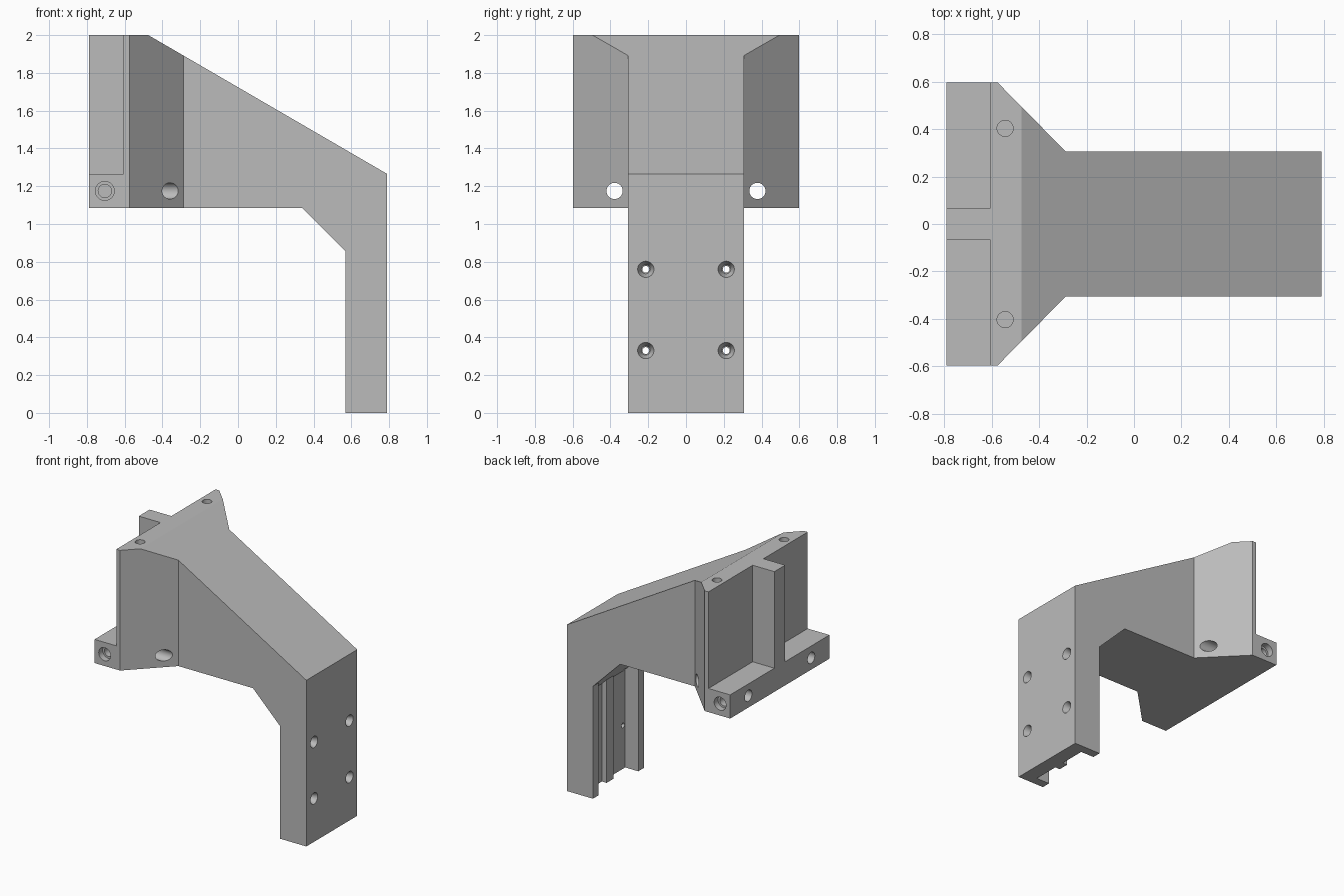
import bpy, bmesh, math
from mathutils import Matrix, Vector

default = bpy.data.objects.get("Cube")
if default:
    bpy.data.objects.remove(default, do_unlink=True)

grey = bpy.data.materials.new("plain grey")
grey.use_nodes = True
COLOUR = (0.5, 0.5, 0.5, 1)
grey.diffuse_color = COLOUR
grey.node_tree.nodes["Principled BSDF"].inputs["Base Color"].default_value = COLOUR


def finish(bm, name):
    bmesh.ops.recalc_face_normals(bm, faces=bm.faces)
    mesh = bpy.data.meshes.new(name)
    bm.to_mesh(mesh)
    bm.free()
    mesh.materials.append(grey)
    obj = bpy.data.objects.new(name, mesh)
    bpy.context.collection.objects.link(obj)
    return obj


def prism(name, points, start, direction):
    """Extrude a closed outline of 3D points."""
    bm = bmesh.new()
    face = bm.faces.new([bm.verts.new(Vector(p) + Vector(start)) for p in points])
    new = bmesh.ops.extrude_face_region(bm, geom=[face])["geom"]
    verts = [v for v in new if isinstance(v, bmesh.types.BMVert)]
    bmesh.ops.translate(bm, verts=verts, vec=direction)
    return finish(bm, name)


def box(name, low, high):
    x0, y0, z0 = low
    x1, y1, z1 = high
    outline = [(x0, y0, z0), (x1, y0, z0), (x1, y1, z0), (x0, y1, z0)]
    return prism(name, outline, (0, 0, 0), (0, 0, z1 - z0))


def drill(name, start, end, r1, r2=None):
    """Round or tapered cutter between two points."""
    a, b = Vector(start), Vector(end)
    axis = b - a
    turn = axis.to_track_quat('Z', 'Y').to_matrix().to_4x4()
    bm = bmesh.new()
    bmesh.ops.create_cone(bm, cap_ends=True, segments=32, radius1=r1,
                          radius2=r1 if r2 is None else r2, depth=axis.length,
                          matrix=Matrix.Translation((a + b) / 2) @ turn)
    return finish(bm, name)


def combine(target, tool, operation):
    mod = target.modifiers.new(operation.lower(), 'BOOLEAN')
    mod.operation = operation
    mod.solver = 'EXACT'
    mod.object = tool
    bpy.context.view_layer.objects.active = target
    bpy.ops.object.modifier_apply(modifier=mod.name)
    bpy.data.objects.remove(tool, do_unlink=True)


# Bracket body: side outline intersected with the flared plan outline
side = [(-.79, 1.085), (.34, 1.085), (.57, .855), (.57, 0), (.79, 0),
        (.79, 1.265), (-.475, 2), (-.79, 2)]
bracket = prism("bracket", [(x, 0, z) for x, z in side], (0, -.7, 0), (0, 1.4, 0))
half = [(-.79, .597), (-.575, .597), (-.288, .306), (.79, .306)]
plan = [(x * 1.001, y, 0) for x, y in half]
plan += [(x, -y, z) for x, y, z in reversed(plan)]
combine(bracket, prism("plan", plan, (0, 0, -.1), (0, 0, 2.2)), 'INTERSECT')

# Leg channel with a sloped top and a shallow central rib
def slot(y0, y1, depth):
    x = .57 + depth
    outline = [(.5, 0, -.1), (x, 0, -.1), (x, 0, .855 - depth), (.57, 0, .855),
               (.5, 0, .855)]
    combine(bracket, prism("slot", outline, (0, y0, 0), (0, y1 - y0, 0)), 'DIFFERENCE')

slot(-.24, .24, .07)
for s in (-1, 1):
    low, high = sorted((s * .04, s * .24))
    slot(low, high, .11)

for s in (-1, 1):
    # Rear pockets either side of the upright rib
    low, high = sorted((s * .065, s * .8))
    combine(bracket, box("pocket", (-.9, low, 1.265), (-.607, high, 2.1)), 'DIFFERENCE')
    cutters = [
        # Flange end holes with a wider mouth
        drill("mouth", (-.705, s * .7, 1.175), (-.705, s * .55, 1.175), .05),
        drill("bore", (-.705, s * .6, 1.175), (-.705, s * .25, 1.175), .035),
        # Through holes and vertical blind holes
        drill("through", (-.9, s * .378, 1.175), (0, s * .378, 1.175), .043),
        drill("top_hole", (-.543, s * .403, 2.1), (-.543, s * .403, 1.7), .034),
    ]
    # Countersunk mounting holes in the leg
    for z in (.33, .76):
        cutters += [
            drill("screw", (.5, s * .213, z), (.9, s * .213, z), .018),
            drill("sink", (.8, s * .213, z), (.74, s * .213, z), .047, .024),
        ]
    for cutter in cutters:
        combine(bracket, cutter, 'DIFFERENCE')

bpy.ops.object.select_all(action='DESELECT')
bracket.select_set(True)
bpy.context.view_layer.objects.active = bracket
bpy.ops.object.shade_smooth_by_angle(angle=math.radians(25))
